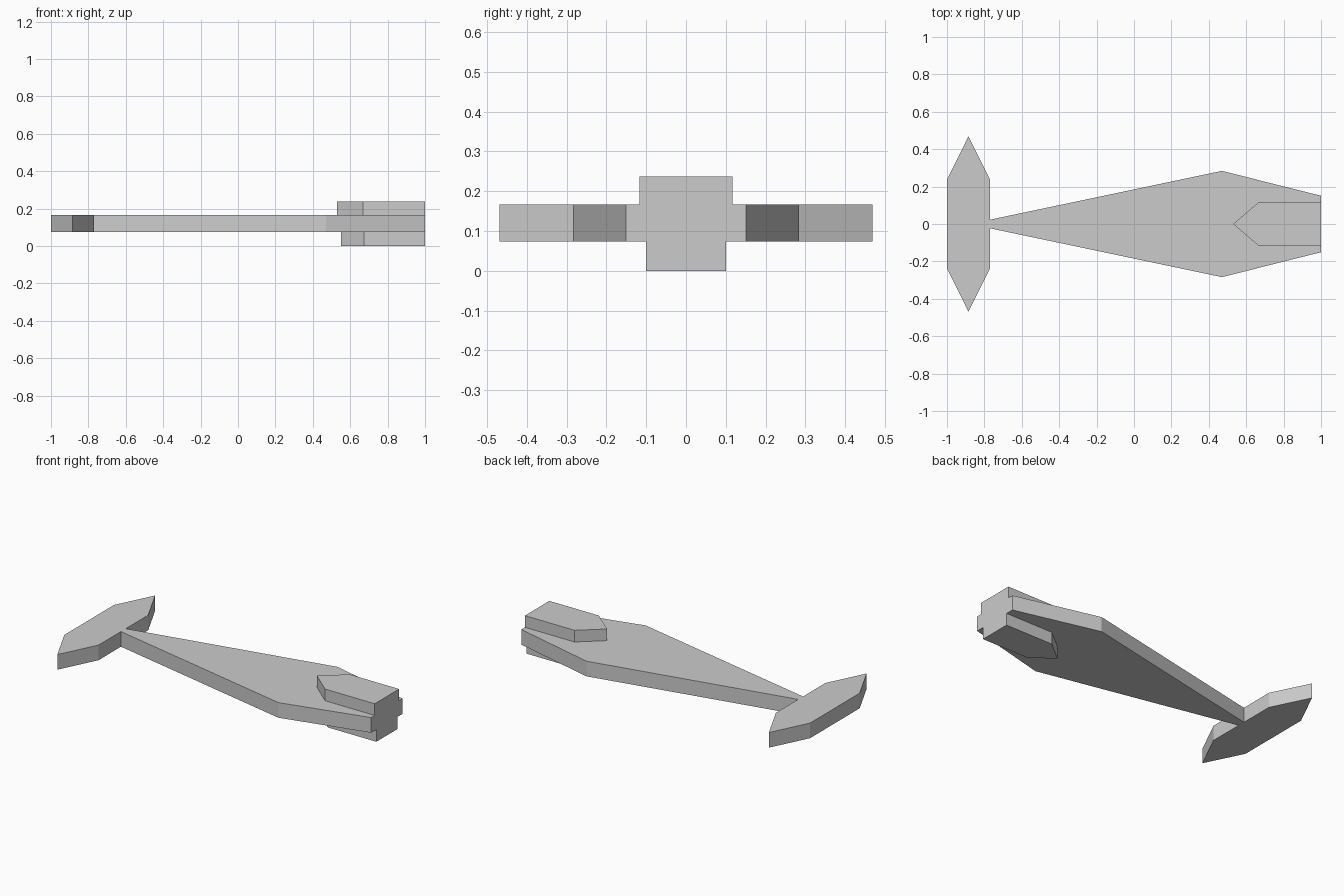
import bpy
import bmesh

cube = bpy.data.objects.get("Cube")
if cube:
    bpy.data.objects.remove(cube, do_unlink=True)

# Single matte grey
grey = bpy.data.materials.new("plain_grey")
grey.use_nodes = True
colour = (0.6, 0.6, 0.6, 1)
grey.diffuse_color = colour
grey.node_tree.nodes["Principled BSDF"].inputs["Base Color"].default_value = colour


def slab(name, half_outline, bottom, top):
    """Mirror a half outline across y = 0 and extrude it upwards."""
    mirrored = [(x, -y) for x, y in reversed(half_outline) if y > 0]
    bm = bmesh.new()
    base = bm.faces.new([bm.verts.new((x, y, bottom)) for x, y in half_outline + mirrored])
    result = bmesh.ops.extrude_face_region(bm, geom=[base], use_keep_orig=True)
    verts = [v for v in result["geom"] if isinstance(v, bmesh.types.BMVert)]
    bmesh.ops.translate(bm, verts=verts, vec=(0, 0, top - bottom))
    bmesh.ops.recalc_face_normals(bm, faces=bm.faces)
    mesh = bpy.data.meshes.new(name)
    bm.to_mesh(mesh)
    bm.free()
    mesh.materials.append(grey)
    obj = bpy.data.objects.new(name, mesh)
    bpy.context.collection.objects.link(obj)
    return obj


LOW, HIGH = 0.074, 0.166

# Long tapering body and the pointed crosspiece at its narrow end
slab("body", [(-0.77, 0.023), (0.47, 0.284), (1, 0.151)], LOW, HIGH)
slab("crosspiece", [(-1, 0.238), (-0.885, 0.469), (-0.77, 0.238)], LOW, HIGH)

# Pointed blocks above and below the wide end
slab("upper_block", [(0.53, 0), (0.667, 0.117), (1, 0.117)], HIGH, 0.237)
slab("lower_block", [(0.55, 0), (0.675, 0.101), (1, 0.101)], 0, LOW)
